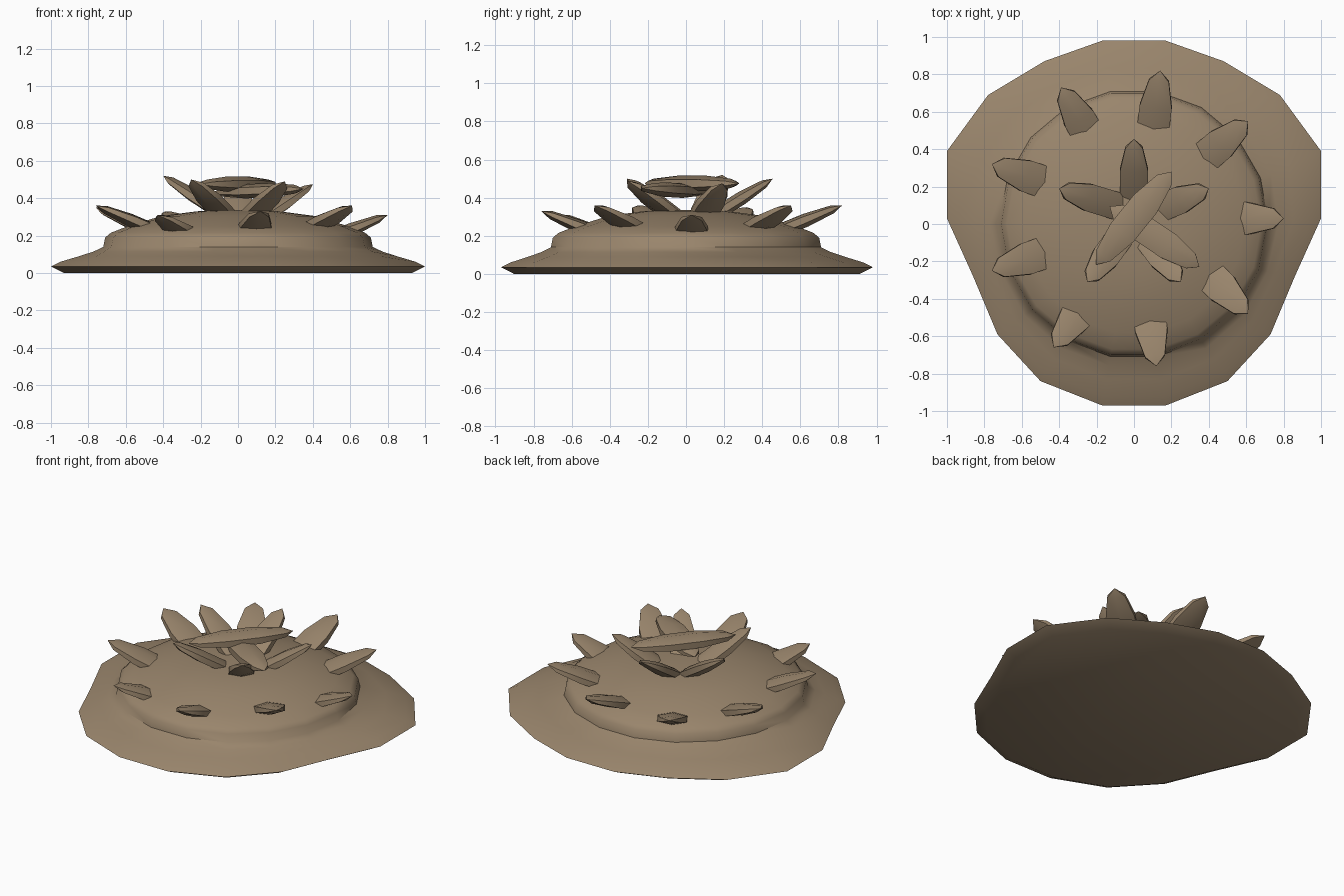
import bpy, bmesh, math
from mathutils import Matrix, Vector

if "Cube" in bpy.data.objects:
    bpy.data.objects.remove(bpy.data.objects["Cube"])

brown = bpy.data.materials.new("earth_brown")
brown.diffuse_color = (0.32, 0.235, 0.15, 1)
brown.use_nodes = True
brown.node_tree.nodes["Principled BSDF"].inputs["Base Color"].default_value = brown.diffuse_color


def finish(bm, name, angle):
    bmesh.ops.recalc_face_normals(bm, faces=bm.faces[:])
    mesh = bpy.data.meshes.new(name)
    bm.to_mesh(mesh)
    bm.free()
    mesh.materials.append(brown)
    ob = bpy.data.objects.new(name, mesh)
    bpy.context.collection.objects.link(ob)
    bpy.ops.object.select_all(action='DESELECT')
    ob.select_set(True)
    bpy.context.view_layer.objects.active = ob
    bpy.ops.object.shade_smooth_by_angle(angle=math.radians(angle))
    return ob


# Mound: an 18-sided irregular skirt blending into a round dome
half = [(.17, .98), (.48, .87), (.78, .69), (1, .39), (1, .03),
        (.86, -.28), (.73, -.59), (.5, -.84), (.17, -.97)]
outline = [Vector(p) for p in half + [(-x, y) for x, y in reversed(half)]]
circle = [Vector((math.cos(a), math.sin(a)))
          for a in (math.radians(80 - 20 * i) for i in range(18))]
# z, radius of circle, scale of outline, blend towards outline
rings = [(0, .7, .93, 1), (.035, .7, 1, 1), (.06, .7, .95, 1),
         (.09, .75, .93, .55), (.115, .74, .95, .15), (.14, .72, 1, 0),
         (.19, .71, 1, 0), (.215, .68, 1, 0), (.25, .59, 1, 0),
         (.305, .41, 1, 0), (.33, .22, 1, 0)]
bm = bmesh.new()
loops = []
for z, r, s, k in rings:
    loops.append([bm.verts.new((*(c * r).lerp(o * s, k), z))
                  for c, o in zip(circle, outline)])
for a, b in zip(loops, loops[1:]):
    for i in range(18):
        j = (i + 1) % 18
        bm.faces.new((a[i], a[j], b[j], b[i]))
bm.faces.new(loops[0])
top = bm.verts.new((0, 0, .336))
for i in range(18):
    bm.faces.new((loops[-1][i], loops[-1][(i + 1) % 18], top))
finish(bm, "mound", 50)


# Leaf: a flattened low-poly pod ending at its tip and sloping upwards
def leaf(name, tip, azimuth, tilt, length, width, thick=.075, roll=0):
    bm = bmesh.new()
    bmesh.ops.create_uvsphere(bm, u_segments=6, v_segments=5, radius=.5)
    turn = (Matrix.Rotation(math.radians(azimuth), 4, 'Z')
            @ Matrix.Rotation(math.radians(-tilt), 4, 'Y')
            @ Matrix.Rotation(math.radians(roll), 4, 'X'))
    shape = (Matrix.Translation(tip) @ turn @ Matrix.Translation((-length / 2, 0, 0))
             @ Matrix.Diagonal((length, width, thick, 1))
             @ Matrix.Rotation(math.radians(90), 4, 'Y')
             @ Matrix.Rotation(math.radians(90), 4, 'Z'))
    bm.transform(shape)
    finish(bm, name, 60)


# Outer ring of half-buried leaves: tip x, y, z, azimuth
outer = [(.14, .82, .36, 83), (-.39, .73, .33, 120), (.61, .55, .36, 40),
         (.8, .03, .31, 0), (.61, -.48, .36, -45), (.12, -.76, .33, -82),
         (-.43, -.66, .31, -126), (-.76, -.25, .36, 199), (-.76, .32, .35, 161)]
for n, (x, y, z, az) in enumerate(outer):
    leaf(f"outer_leaf_{n + 1}", (x, y, z), az, 22, .6, .21)

# Inner rosette
inner = [(0, .455, .5, 90), (.4, .19, .475, 22), (-.4, .19, .52, 163),
         (.25, -.31, .49, -53), (-.25, -.31, .5, -126)]
for n, (x, y, z, az) in enumerate(inner):
    leaf(f"inner_leaf_{n + 1}", (x, y, z), az, 32, .55, .18)

# Two pods lying across the crown
leaf("lower_crown_pod", (.35, -.23, .45), -34, 2, .58, .18, .08)
leaf("upper_crown_pod", (.2, .28, .475), 51, 0, .64, .19, .085)
